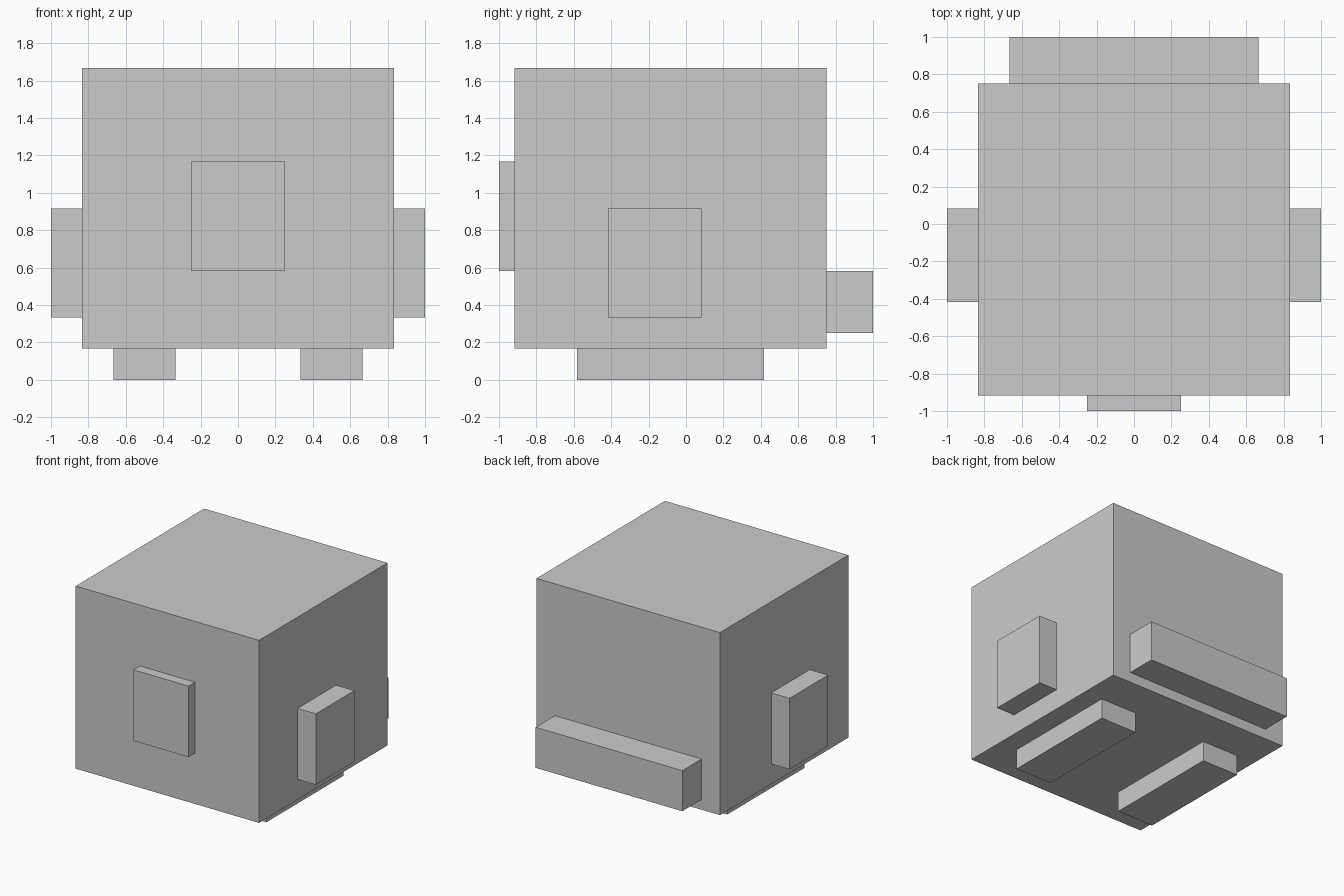
import bpy

if "Cube" in bpy.data.objects:
    bpy.data.objects.remove(bpy.data.objects["Cube"])

U = 1 / 12  # the model sits on a grid of twelfths


def box(name, x, y, z):
    """Box from (min, max) ranges given in grid steps."""
    ranges = (x, y, z)
    bpy.ops.mesh.primitive_cube_add(size=1)
    ob = bpy.context.object
    ob.name = ob.data.name = name
    ob.location = [(a + b) / 2 * U for a, b in ranges]
    ob.scale = [(b - a) * U for a, b in ranges]
    bpy.ops.object.transform_apply(location=True, rotation=False, scale=True)
    return ob


# Main block, front snout and rear tail
box("body", (-10, 10), (-11, 9), (2, 20))
box("snout", (-3, 3), (-12, -11), (7, 14))
box("tail", (-8, 8), (9, 12), (3, 7))

# Arms and feet on both sides
for side, s in (("left", -1), ("right", 1)):
    box(side + "_arm", sorted((10 * s, 12 * s)), (-5, 1), (4, 11))
    box(side + "_foot", sorted((4 * s, 8 * s)), (-7, 5), (0, 2))
